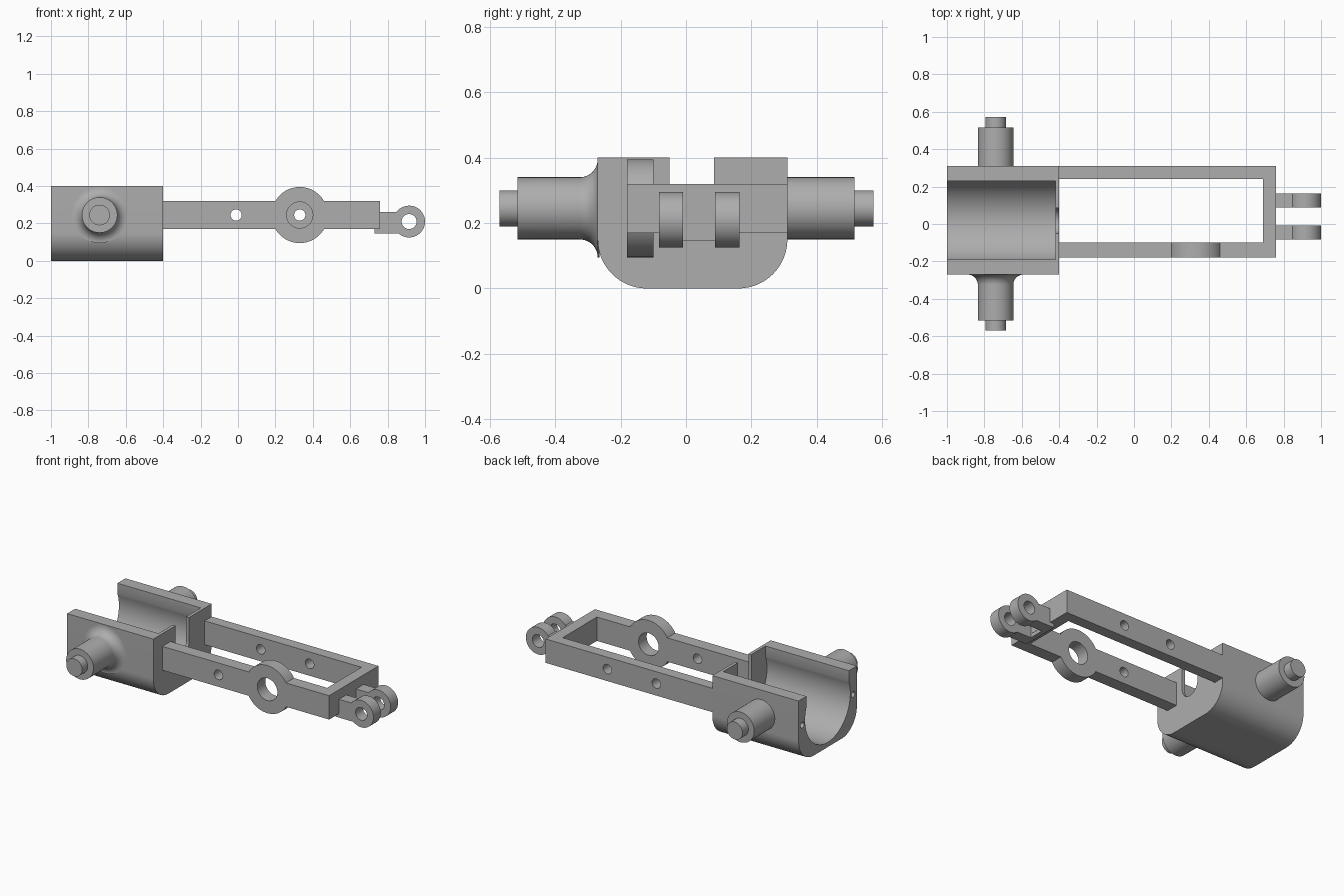
import bpy, bmesh
from math import sin, cos, radians, asin, degrees

old = bpy.data.objects.get("Cube")
if old:
    bpy.data.objects.remove(old, do_unlink=True)

grey = bpy.data.materials.new("plain_grey")
grey.use_nodes = True
grey.diffuse_color = (0.42, 0.42, 0.42, 1)
grey.node_tree.nodes["Principled BSDF"].inputs["Base Color"].default_value = grey.diffuse_color


def arc(cx, cy, r, start, end, steps=24):
    angles = [radians(start + (end - start) * i / steps) for i in range(steps + 1)]
    return [(cx + r * cos(a), cy + r * sin(a)) for a in angles]


def circle(cx, cy, r, steps=48):
    return arc(cx, cy, r, 0, 360, steps)[:-1]


def rect(a0, b0, a1, b1):
    return [(a0, b0), (a1, b0), (a1, b1), (a0, b1)]


def finish(name, bm):
    bmesh.ops.recalc_face_normals(bm, faces=bm.faces)
    mesh = bpy.data.meshes.new(name)
    bm.to_mesh(mesh)
    bm.free()
    mesh.materials.append(grey)
    obj = bpy.data.objects.new(name, mesh)
    bpy.context.collection.objects.link(obj)
    return obj


def prism(name, outline, axis, lo, hi):
    """Extrude an outline along one axis."""
    place = {"X": lambda a, b, t: (t, a, b),
             "Y": lambda a, b, t: (a, t, b),
             "Z": lambda a, b, t: (a, b, t)}[axis]
    bm = bmesh.new()
    ends = [[bm.verts.new(place(a, b, t)) for a, b in outline] for t in (lo, hi)]
    for loop in ends:
        bm.faces.new(loop)
    n = len(outline)
    for i in range(n):
        j = (i + 1) % n
        bm.faces.new((ends[0][i], ends[0][j], ends[1][j], ends[1][i]))
    return finish(name, bm)


def turned(name, profile, cx, cz, steps=48):
    """Turn a (radius, y) profile about an axis parallel to y."""
    bm = bmesh.new()
    rings = [[bm.verts.new((x, y, z)) for x, z in circle(cx, cz, r, steps)] for r, y in profile]
    for low, high in zip(rings, rings[1:]):
        for i in range(steps):
            j = (i + 1) % steps
            bm.faces.new((low[i], low[j], high[j], high[i]))
    bm.faces.new(rings[0])
    bm.faces.new(rings[-1])
    return finish(name, bm)


def select_only(obj):
    bpy.ops.object.select_all(action="DESELECT")
    obj.select_set(True)
    bpy.context.view_layer.objects.active = obj


def combine(obj, tool, operation="DIFFERENCE"):
    mod = obj.modifiers.new("combine", "BOOLEAN")
    mod.operation, mod.object, mod.solver = operation, tool, "EXACT"
    select_only(obj)
    bpy.ops.object.modifier_apply(modifier=mod.name)
    bpy.data.objects.remove(tool, do_unlink=True)


def smooth(obj):
    select_only(obj)
    bpy.ops.object.shade_smooth_by_angle(angle=radians(30))


MID_Y, AXIS_Z = 0.02, 0.245

# Cradle: block with rounded lower edges, round channel and slotted end wall
outer = ([(0.31, 0.40), (-0.27, 0.40)] + arc(-0.12, 0.15, 0.15, 180, 270)
         + arc(0.16, 0.15, 0.15, 270, 360))
cradle = prism("cradle", outer, "X", -1.0, -0.40)
bore, lip = 0.225, 0.21
tilt = degrees(asin((bore ** 2 - lip ** 2) ** 0.5 / bore))
channel = ([(MID_Y - lip, 0.45)] + arc(MID_Y, 0.255, bore, 180 - tilt, 360 + tilt, 48)
           + [(MID_Y + lip, 0.45)])
combine(cradle, prism("channel_cutter", channel, "X", -1.05, -0.42))
slot = [(-0.05, 0.45)] + arc(0.0175, 0.25, 0.0675, 180, 360) + [(0.085, 0.45)]
combine(cradle, prism("slot_cutter", slot, "X", -0.45, -0.35))
for side in (-1, 1):
    hole = circle(MID_Y + side * 0.252, 0.235, 0.018, 24)
    combine(cradle, prism("rim_hole_cutter", hole, "X", -1.05, -0.95))
smooth(cradle)

# Trunnions: stepped pins, the front one flared where it meets the cradle
flare = [(r, y) for y, r in arc(-0.325, 0.15, 0.055, 0, -90, 12)]
pin_front = [(0.15, -0.265)] + flare + [(0.095, -0.515), (0.055, -0.515), (0.055, -0.57)]
pin_back = [(0.095, 0.30), (0.095, 0.515), (0.055, 0.515), (0.055, 0.573)]
for name, profile in (("front_trunnion", pin_front), ("back_trunnion", pin_back)):
    smooth(turned(name, profile, -0.74, AXIS_Z))

# Frame: U-shaped pair of arms with an end bar, and a ring on the front arm
u_shape = [(-0.40, -0.18), (0.76, -0.18), (0.76, 0.31), (-0.40, 0.31),
           (-0.40, 0.24), (0.69, 0.24), (0.69, -0.10), (-0.40, -0.10)]
frame = prism("frame", u_shape, "Z", 0.17, 0.32)
RING_X = 0.33
combine(frame, prism("arm_ring", circle(RING_X, AXIS_Z, 0.15, 64), "Y", -0.18, -0.10), "UNION")
combine(frame, prism("ring_cutter", circle(RING_X, AXIS_Z, 0.07), "Y", -0.25, 0.0))
for x, start in ((-0.01, -0.25), (RING_X, 0.1)):
    combine(frame, prism("pin_hole_cutter", circle(x, AXIS_Z, 0.03, 32), "Y", start, 0.4))
smooth(frame)

# Clevis: two eye plates on a small base under the end bar
EYE_X, EYE_Z, EYE_R = 0.915, 0.21, 0.085
plate = [(0.74, 0.145)] + arc(EYE_X, EYE_Z, EYE_R, -130, 144, 48) + [(0.74, 0.26)]
for name, lo, hi in (("front_eye_plate", -0.082, -0.009), ("back_eye_plate", 0.088, 0.163)):
    eye = prism(name, plate, "Y", lo, hi)
    combine(eye, prism("eye_cutter", circle(EYE_X, EYE_Z, 0.04, 32), "Y", lo - 0.05, hi + 0.05))
    smooth(eye)
prism("clevis_base", rect(0.73, -0.081, 0.759, 0.162), "Z", 0.146, 0.259)
